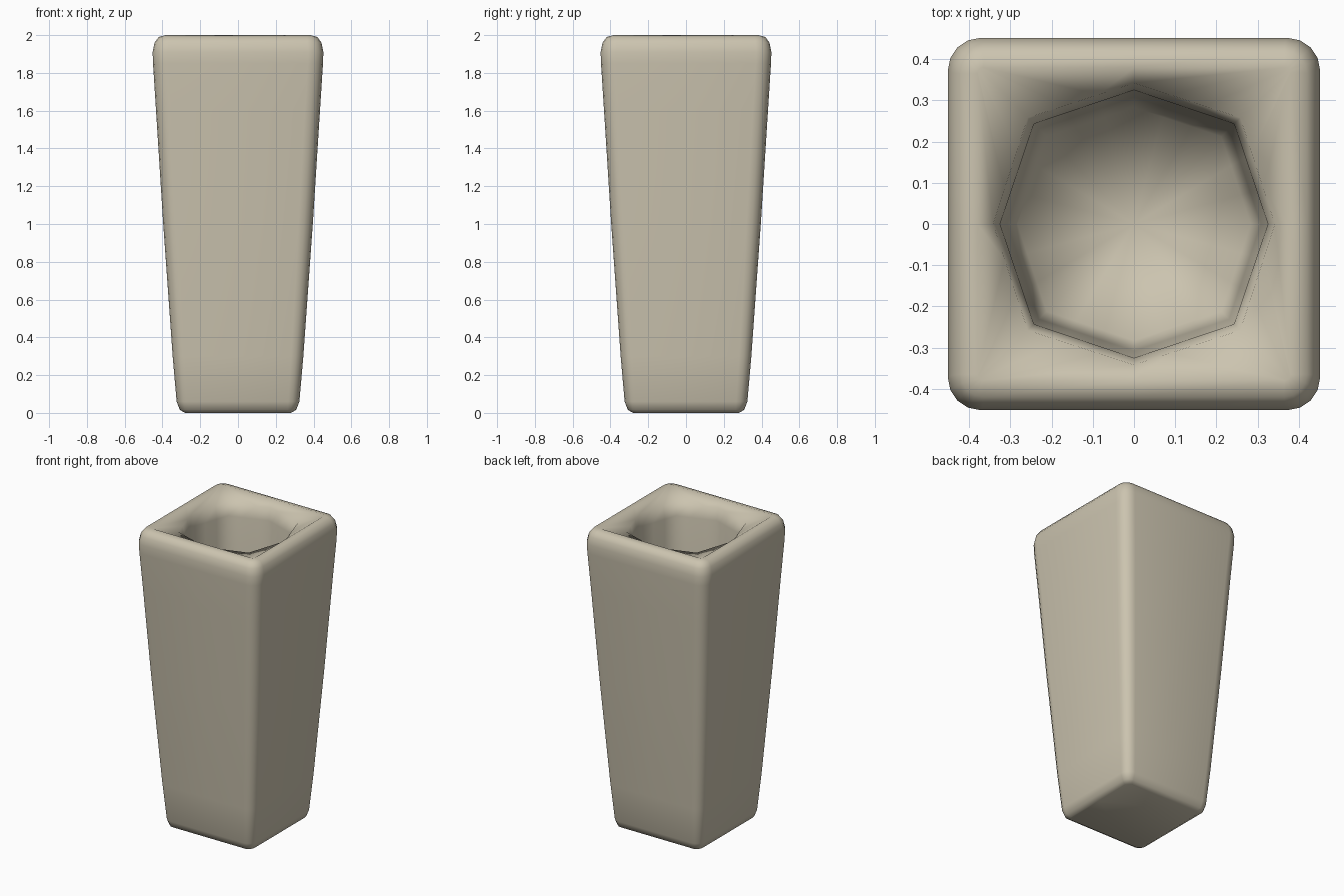
import bpy, bmesh, math

if "Cube" in bpy.data.objects:
    bpy.data.objects.remove(bpy.data.objects["Cube"])

PER = 6  # points per quarter turn


def rounded_square(h, r, z):
    """Square ring of half width h with corner radius r."""
    pts = []
    for q in range(4):
        a = q * math.pi / 2
        local = [(h, 0.0)]
        for i in range(5):
            t = math.pi / 2 * i / 4
            local.append((h - r + r * math.cos(t), h - r + r * math.sin(t)))
        for x, y in local:
            pts.append((x * math.cos(a) - y * math.sin(a),
                        x * math.sin(a) + y * math.cos(a), z))
    return pts


def octagon(r, d, z):
    """Eight-sided ring: r on the axes, d on both coordinates at diagonals."""
    base = [(r, 0), (d, d), (0, r), (-d, d), (-r, 0), (-d, -d), (0, -r), (d, -d)]
    pts = []
    for k in range(8):
        (x0, y0), (x1, y1) = base[k], base[(k + 1) % 8]
        for i in range(3):
            t = i / 3
            pts.append((x0 + (x1 - x0) * t, y0 + (y1 - y0) * t, z))
    return pts


# outer tapered body: half width, corner radius, height
outer = [(0.28, 0.03, 0.0), (0.308, 0.045, 0.016), (0.325, 0.06, 0.06),
         (0.346, 0.065, 0.3), (0.396, 0.075, 1.0), (0.434, 0.08, 1.6),
         (0.45, 0.08, 1.85), (0.452, 0.08, 1.91), (0.442, 0.075, 1.96),
         (0.42, 0.055, 1.99), (0.38, 0.015, 2.0)]
# inner eight-sided hollow: axis radius, diagonal coordinate, height
inner = [(0.342, 0.258, 1.96), (0.325, 0.243, 1.88),
         (0.308, 0.231, 1.0), (0.283, 0.212, 0.25)]

rings = [rounded_square(*p) for p in outer] + [octagon(*p) for p in inner]

bm = bmesh.new()
vr = [[bm.verts.new(p) for p in ring] for ring in rings]
n = PER * 4
for a, b in zip(vr, vr[1:]):
    for i in range(n):
        j = (i + 1) % n
        bm.faces.new((a[i], a[j], b[j], b[i]))
# base and hollow floor
bm.faces.new(list(reversed(vr[0])))
c = bm.verts.new((0, 0, 0.17))
for i in range(n):
    bm.faces.new((vr[-1][i], vr[-1][(i + 1) % n], c))
bm.normal_update()

mesh = bpy.data.meshes.new("vase")
bm.to_mesh(mesh)
bm.free()
vase = bpy.data.objects.new("vase", mesh)
bpy.context.collection.objects.link(vase)
for p in mesh.polygons:
    p.use_smooth = True

mat = bpy.data.materials.new("warm beige")
mat.diffuse_color = (0.60, 0.55, 0.43, 1)
mat.use_nodes = True
mat.node_tree.nodes["Principled BSDF"].inputs["Base Color"].default_value = mat.diffuse_color
mesh.materials.append(mat)
